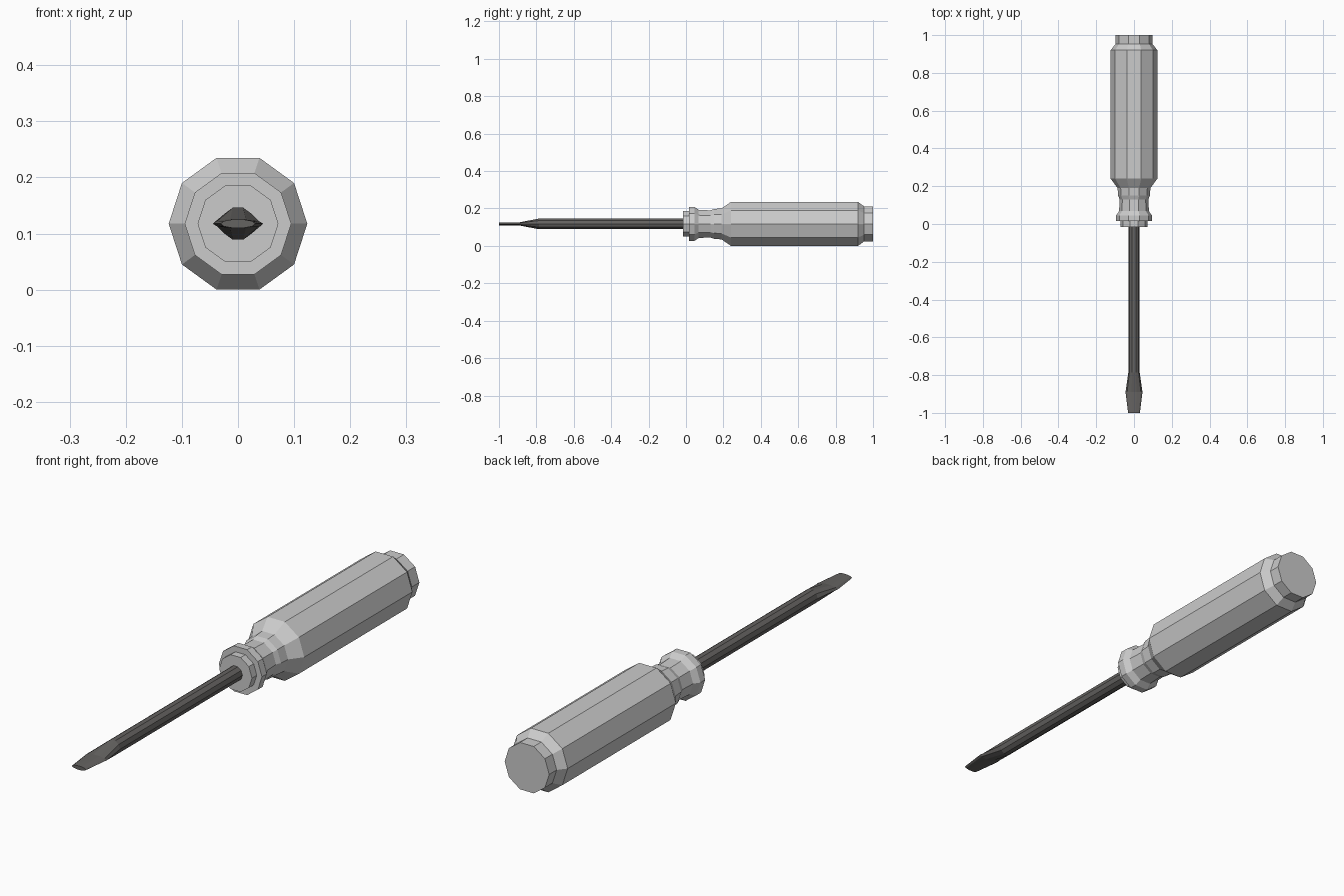
import bpy, bmesh, math

if "Cube" in bpy.data.objects:
    bpy.data.objects.remove(bpy.data.objects["Cube"])

SIDES = 10
AXIS_Z = 0.1175


def loft(name, sections, mat=None):
    """Decagon rings along y; each section is (y, x radius, z radius)."""
    bm = bmesh.new()
    rings = []
    for y, rx, rz in sections:
        rings.append([bm.verts.new((rx * math.cos(a), y, AXIS_Z + rz * math.sin(a)))
                      for a in (2 * math.pi * i / SIDES for i in range(SIDES))])
    for a, b in zip(rings, rings[1:]):
        for i in range(SIDES):
            j = (i + 1) % SIDES
            bm.faces.new((a[i], a[j], b[j], b[i]))
    bm.faces.new(rings[0])
    bm.faces.new(rings[-1])
    bmesh.ops.recalc_face_normals(bm, faces=bm.faces)
    mesh = bpy.data.meshes.new(name)
    bm.to_mesh(mesh)
    bm.free()
    obj = bpy.data.objects.new(name, mesh)
    bpy.context.collection.objects.link(obj)
    if mat:
        mesh.materials.append(mat)
    return obj


# Handle: front collar, flange, neck, grip, end cap
handle_profile = [
    (-0.015, 0.072), (0.015, 0.072), (0.015, 0.095), (0.045, 0.095),
    (0.068, 0.079), (0.13, 0.076), (0.15, 0.084), (0.19, 0.087), (0.24, 0.1235),
    (0.92, 0.1235), (0.953, 0.098), (1.0, 0.098),
]
loft("handle", [(y, r, r) for y, r in handle_profile])

# Shaft with flattened, flared blade tip
steel = bpy.data.materials.new("dark_steel")
steel.diffuse_color = (0.13, 0.125, 0.12, 1)
steel.use_nodes = True
steel.node_tree.nodes["Principled BSDF"].inputs["Base Color"].default_value = steel.diffuse_color
loft("shaft_and_blade", [
    (0.0, 0.03, 0.03), (-0.785, 0.03, 0.03),
    (-0.89, 0.045, 0.009), (-1.0, 0.031, 0.008),
], steel)
